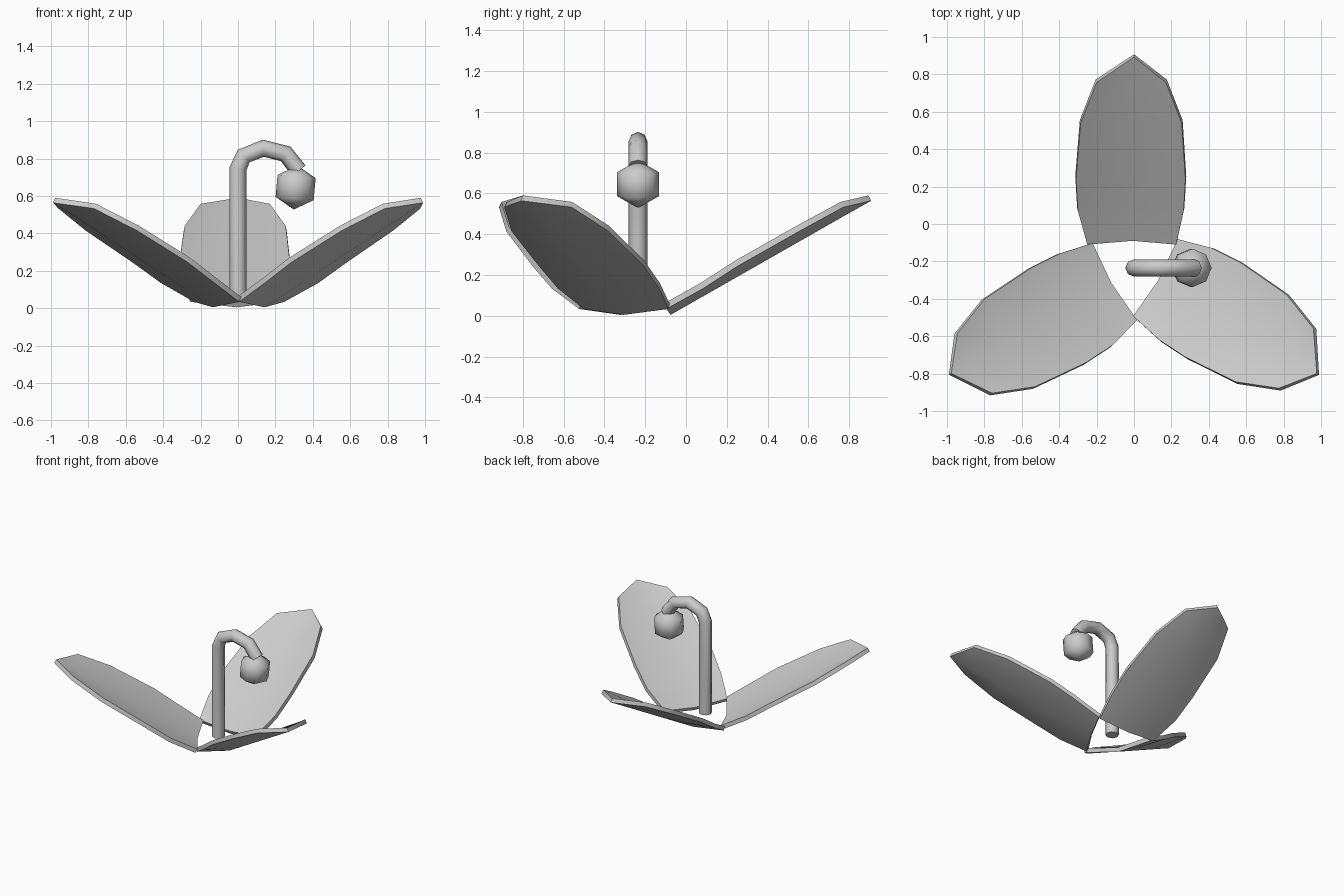
import bpy, math
from mathutils import Vector, Matrix

if "Cube" in bpy.data.objects:
    bpy.data.objects.remove(bpy.data.objects["Cube"])

CENTRE = Vector((0, -0.235, 0))


def finish(obj, angle=40):
    """Apply modifiers / convert to mesh, then smooth with sharp rims."""
    bpy.ops.object.select_all(action='DESELECT')
    obj.select_set(True)
    bpy.context.view_layer.objects.active = obj
    bpy.ops.object.convert(target='MESH')
    bpy.ops.object.shade_smooth_by_angle(angle=math.radians(angle))


# Petal rows: distance from centre, edge height, left half-width, right half-width
ROWS = [(0.125, 0.06, 0.25, 0.225),
        (0.305, 0.16, 0.30, 0.265),
        (0.475, 0.27, 0.31, 0.275),
        (0.775, 0.44, 0.285, 0.255),
        (0.992, 0.558, 0.20, 0.17)]


def mid_height(r):
    return 0.031 + 0.57 * (r - 0.145)


def add_petal(name, turn):
    verts, faces = [], []
    for r, z, left, right in ROWS:
        rm = r + 0.02
        verts += [(-left, r, z), (-0.008, rm, mid_height(rm)), (right, r, z)]
    for i in range(len(ROWS) - 1):
        for j in (0, 1):
            a = 3 * i + j
            faces.append((a, a + 1, a + 4, a + 3))
    tip = len(verts)
    verts.append((0, 1.128, 0.59))
    faces += [(tip - 3, tip - 2, tip), (tip - 2, tip - 1, tip)]
    me = bpy.data.meshes.new(name)
    me.from_pydata(verts, [], faces)
    me.transform(Matrix.Translation(CENTRE) @ Matrix.Rotation(turn, 4, 'Z'))
    obj = bpy.data.objects.new(name, me)
    bpy.context.collection.objects.link(obj)
    mod = obj.modifiers.new("thickness", 'SOLIDIFY')
    mod.thickness = 0.03
    mod.offset = -1
    finish(obj)


# Three cupped petals around the stem
for k, name in enumerate(("back_petal", "left_petal", "right_petal")):
    add_petal(name, math.radians(120 * k))

# Hooked stem
path = [(0, 0.05), (0, 0.745), (0.03, 0.813), (0.135, 0.855), (0.255, 0.825), (0.325, 0.735)]
cu = bpy.data.curves.new("stem", 'CURVE')
cu.dimensions = '3D'
cu.bevel_depth = 0.046
cu.bevel_resolution = 2
cu.use_fill_caps = True
sp = cu.splines.new('POLY')
sp.points.add(len(path) - 1)
for p, (x, z) in zip(sp.points, path):
    p.co = (x, CENTRE.y, z, 1)
stem = bpy.data.objects.new("stem", cu)
bpy.context.collection.objects.link(stem)
finish(stem, 60)

# Hanging bud at the end of the hook
bpy.ops.mesh.primitive_uv_sphere_add(segments=8, ring_count=3, radius=0.118,
                                     location=(0.308, CENTRE.y, 0.645),
                                     rotation=(0, math.radians(5), 0))
bud = bpy.context.object
bud.name = "bud"
finish(bud, 80)
